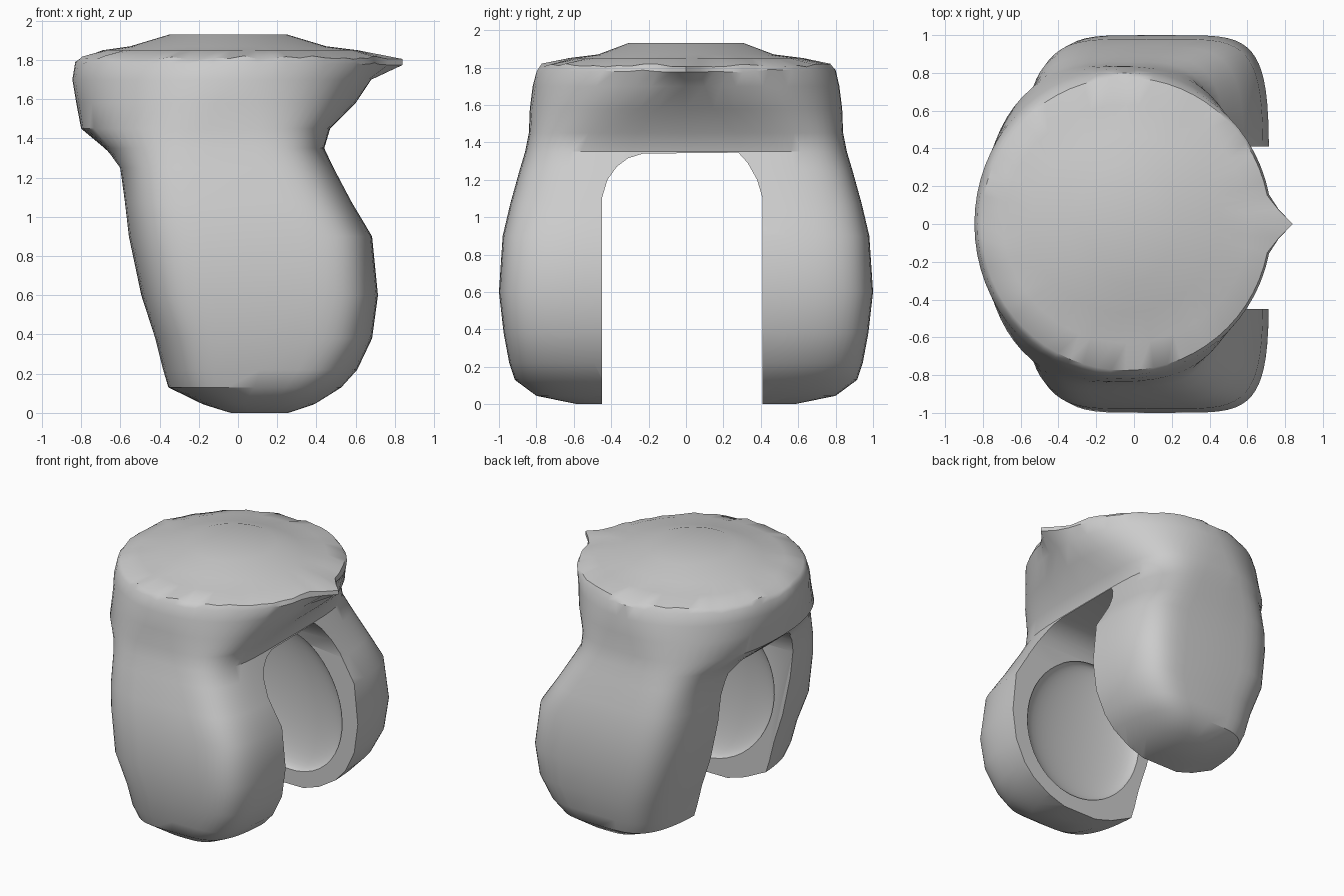
import bpy, bmesh, math, random

random.seed(4)
if "Cube" in bpy.data.objects:
    bpy.data.objects.remove(bpy.data.objects["Cube"])

grey = bpy.data.materials.new("light grey")
grey.use_nodes = True
colour = (0.6, 0.6, 0.6, 1)
grey.diffuse_color = colour
grey.node_tree.nodes["Principled BSDF"].inputs["Base Color"].default_value = colour


def make_object(name, bm):
    bmesh.ops.recalc_face_normals(bm, faces=bm.faces)
    mesh = bpy.data.meshes.new(name)
    bm.to_mesh(mesh)
    bm.free()
    mesh.materials.append(grey)
    obj = bpy.data.objects.new(name, mesh)
    bpy.context.collection.objects.link(obj)
    return obj


def loft(bm, rings):
    """Skin a stack of closed rings and cap both ends."""
    loops = [[bm.verts.new(p) for p in ring] for ring in rings]
    count = len(loops[0])
    for low, high in zip(loops, loops[1:]):
        for i in range(count):
            j = (i + 1) % count
            bm.faces.new((low[i], low[j], high[j], high[i]))
    bm.faces.new(loops[0])
    bm.faces.new(loops[-1])


def power(value, exponent):
    return math.copysign(abs(value) ** exponent, value)


# Body sections: height, right and left x, half depth, squareness of each side
SECTIONS = [
    (0.0, -0.06, 0.28, 0.58, 3, 3), (0.045, -0.19, 0.40, 0.80, 3.5, 3.5),
    (0.13, -0.36, 0.53, 0.915, 4, 4.5), (0.22, -0.385, 0.61, 0.945, 4.5, 5),
    (0.38, -0.425, 0.685, 0.975, 4.5, 5.5), (0.6, -0.495, 0.715, 1.0, 5, 5.5),
    (0.9, -0.56, 0.685, 0.98, 4.5, 5.5), (1.07, -0.58, 0.585, 0.94, 4.5, 5),
    (1.25, -0.605, 0.49, 0.89, 4, 4.5), (1.35, -0.68, 0.44, 0.86, 3, 4.5),
    (1.45, -0.80, 0.47, 0.84, 2.3, 4), (1.58, -0.825, 0.60, 0.835, 2.1, 2.7),
    (1.7, -0.845, 0.68, 0.82, 2, 2.2), (1.785, -0.83, 0.73, 0.80, 2, 2),
    (1.815, -0.81, 0.72, 0.775, 2, 2), (1.85, -0.69, 0.61, 0.63, 2, 2),
    (1.87, -0.55, 0.45, 0.47, 2, 2), (1.93, -0.35, 0.25, 0.31, 2, 2),
]
SIDES = 64


def section_ring(z, x0, x1, depth, square_right, square_left):
    ring = []
    for i in range(SIDES):
        a = math.tau * i / SIDES
        square = square_left if math.cos(a) > 0 else square_right
        x = (x0 + x1) / 2 + (x1 - x0) / 2 * power(math.cos(a), 2 / square)
        y = depth * power(math.sin(a), 2 / square)
        height = z
        if 1.75 < z < 1.82:
            # Uneven rim with a small pointed lip on the left side
            height += random.uniform(-0.012, 0.006)
            lip = min(i, SIDES - i)
            if lip < 2:
                x = 0.84 if lip == 0 else 0.765
                height = z - 0.01
        ring.append((x, y, height))
    return ring


bm = bmesh.new()
loft(bm, [section_ring(*s) for s in SECTIONS])
body = make_object("yoke_body", bm)

# Arched slot between the two cheeks
ARCH = [(-0.45, -0.2), (-0.45, 1.1), (-0.42, 1.2), (-0.37, 1.27), (-0.31, 1.315),
        (-0.23, 1.34), (0.28, 1.345), (0.33, 1.29), (0.38, 1.2), (0.41, 1.1),
        (0.41, -0.2)]
bm = bmesh.new()
loft(bm, [[(x, y, z) for y, z in ARCH] for x in (-1.2, 1.2)])
cutters = [make_object("slot_cutter", bm)]

# Shallow dish hollowed into the inner face of each cheek
for name, y in (("front_dish_cutter", -0.44), ("back_dish_cutter", 0.40)):
    bm = bmesh.new()
    bmesh.ops.create_uvsphere(bm, u_segments=40, v_segments=24, radius=1)
    for v in bm.verts:
        lean = -0.08 * v.co.z
        v.co = (0.08 + lean + 0.50 * v.co.x, y + 0.11 * v.co.y, 0.66 + 0.55 * v.co.z)
    cutters.append(make_object(name, bm))

bpy.ops.object.select_all(action='DESELECT')
body.select_set(True)
bpy.context.view_layer.objects.active = body
for cutter in cutters:
    cutter.hide_render = True
    mod = body.modifiers.new(cutter.name, 'BOOLEAN')
    mod.operation = 'DIFFERENCE'
    mod.solver = 'EXACT'
    mod.object = cutter
    bpy.ops.object.modifier_apply(modifier=mod.name)
    bpy.data.objects.remove(cutter)

bpy.ops.object.shade_smooth_by_angle(angle=math.radians(35))
